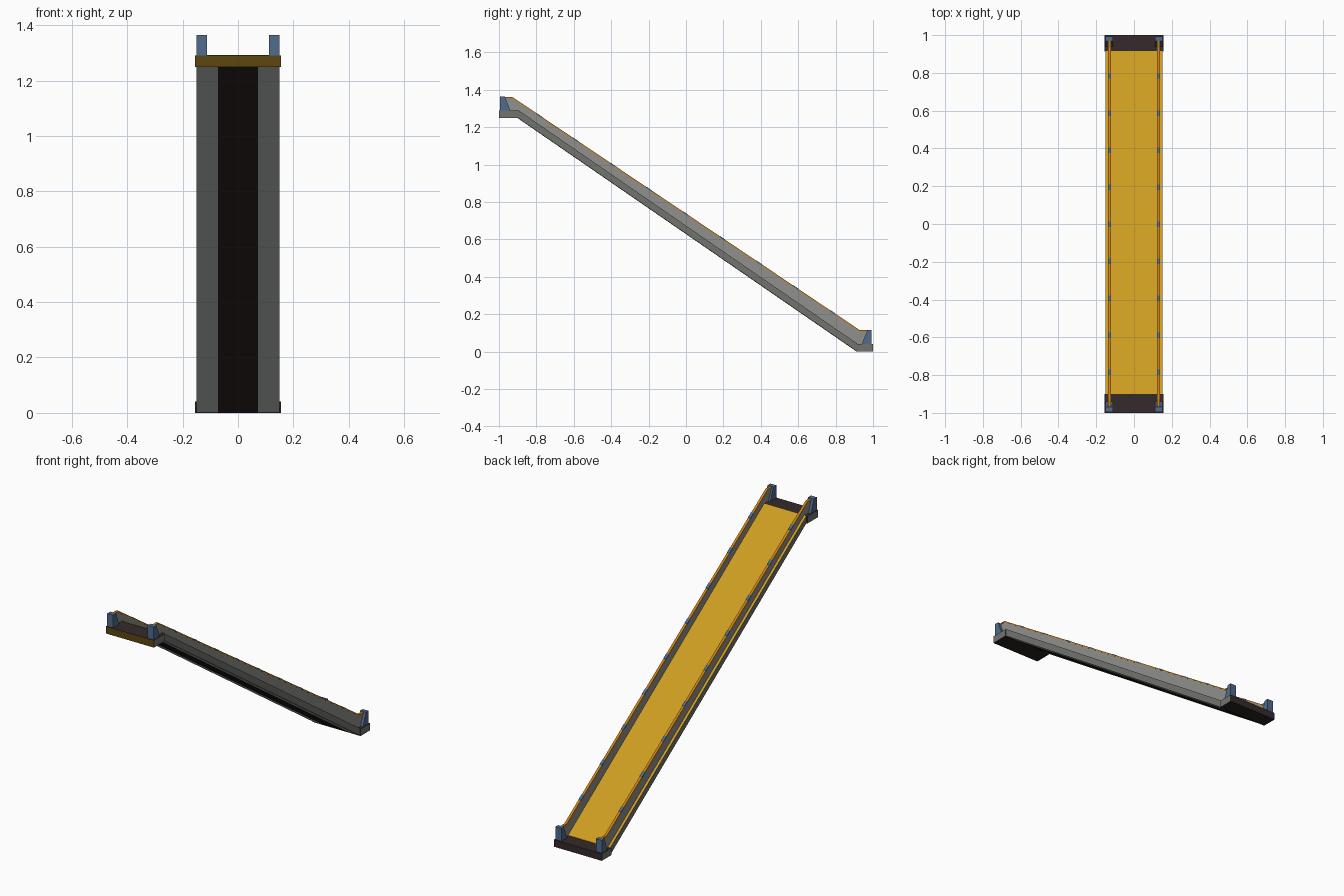
import bpy, bmesh

if "Cube" in bpy.data.objects:
    bpy.data.objects.remove(bpy.data.objects["Cube"])

def mat(name, r, g, b):
    m = bpy.data.materials.new(name)
    m.diffuse_color = (r, g, b, 1)
    m.use_nodes = True
    m.node_tree.nodes["Principled BSDF"].inputs["Base Color"].default_value = m.diffuse_color
    return m

YELLOW = mat("yellow deck", 0.61, 0.335, 0.015)
OLIVE = mat("deep yellow edge", 0.11, 0.062, 0.005)
ORANGE = mat("orange rail", 0.55, 0.21, 0.01)
WALL = mat("light grey", 0.28, 0.28, 0.27)
PALE = mat("pale grey", 0.50, 0.51, 0.51)
TRUSS = mat("mid grey", 0.17, 0.17, 0.155)
BROWN = mat("dark brown", 0.036, 0.024, 0.024)
BLACK = mat("near black", 0.022, 0.016, 0.014)
BLUE = mat("steel blue", 0.08, 0.15, 0.27)

def extrude(name, profile, x0, x1, *mats):
    """Extrude a (y, z) outline from x0 to x1; a second material goes on the two
    side faces, a third on undersides, a fourth on the front."""
    bm = bmesh.new()
    a = [bm.verts.new((x0, y, z)) for y, z in profile]
    b = [bm.verts.new((x1, y, z)) for y, z in profile]
    n = len(profile)
    bm.faces.new(a)
    bm.faces.new(b[::-1])
    for i in range(n):
        j = (i + 1) % n
        bm.faces.new((a[i], b[i], b[j], a[j]))
    bmesh.ops.recalc_face_normals(bm, faces=bm.faces)
    bm.normal_update()
    for f in bm.faces:
        if len(mats) > 1 and abs(f.normal.x) > 0.9:
            f.material_index = 1
        if len(mats) > 2 and f.normal.z < -0.5:
            f.material_index = 2
        if len(mats) > 3 and f.normal.y < -0.9:
            f.material_index = 3
    me = bpy.data.meshes.new(name)
    bm.to_mesh(me)
    bm.free()
    for m in mats:
        me.materials.append(m)
    ob = bpy.data.objects.new(name, me)
    bpy.context.collection.objects.link(ob)
    return ob

def pair(name, profile, x0, x1, *mats):
    """Same part on both sides, by mirroring across x."""
    ob = extrude(name, profile, x0, x1, *mats)
    ob.modifiers.new("mirror", 'MIRROR')
    return ob

def band(line, low, high):
    """Outline of a strip between two heights above a (y, z) line."""
    return [(y, z + low) for y, z in line] + [(y, z + high) for y, z in reversed(line)]

# sloping ramp body with deck on top and dark strip below
slope = [(-0.90, 1.25), (0.915, 0.0)]
extrude("ramp_body", band(slope, 0, 0.04), -0.15, 0.15, TRUSS, TRUSS, PALE)
extrude("deck", band(slope, 0.038, 0.043), -0.15, 0.15, YELLOW, TRUSS)
extrude("underside_strip", band([(-0.898, 1.2486), (0.911, 0.0028)], -0.002, 0.004),
        -0.072, 0.072, BLACK)

# level landings at both ends
extrude("upper_landing", [(-1, 1.248), (-0.90, 1.248), (-0.90, 1.29), (-1, 1.29)],
        -0.155, 0.155, BROWN, TRUSS, BLACK, OLIVE)
extrude("lower_landing", [(0.912, 0), (1, 0), (1, 0.041), (0.912, 0.041)],
        -0.155, 0.155, BROWN, TRUSS, BLACK)

# side walls and handrails
top_line = [(-0.97, 1.355), (-0.93, 1.355), (0.93, 0.107), (0.97, 0.107)]
foot_line = [(0.97, 0.04), (0.915, 0.04), (-0.90, 1.29), (-0.97, 1.29)]
pair("side_wall", top_line + foot_line, 0.123, 0.135, WALL)
pair("handrail", band(top_line, -0.001, 0.007), 0.122, 0.137, ORANGE)

# end posts with slanted inner edge
pair("upper_post", [(-0.995, 1.29), (-0.94, 1.29), (-0.968, 1.365), (-0.995, 1.365)],
     0.112, 0.15, BLUE)
pair("lower_post", [(0.94, 0.04), (0.993, 0.04), (0.993, 0.116), (0.97, 0.116)],
     0.112, 0.15, BLUE)

# small clips along the handrails
k = 1.248 / 1.86
for i in range(9):
    y = -0.785 + i * 0.196
    z = 0.731 - k * y
    d = 0.014
    pair("rail_clip", band([(y - d, z + d * k), (y + d, z - d * k)], 0, 0.0085),
         0.121, 0.138, BLUE)
